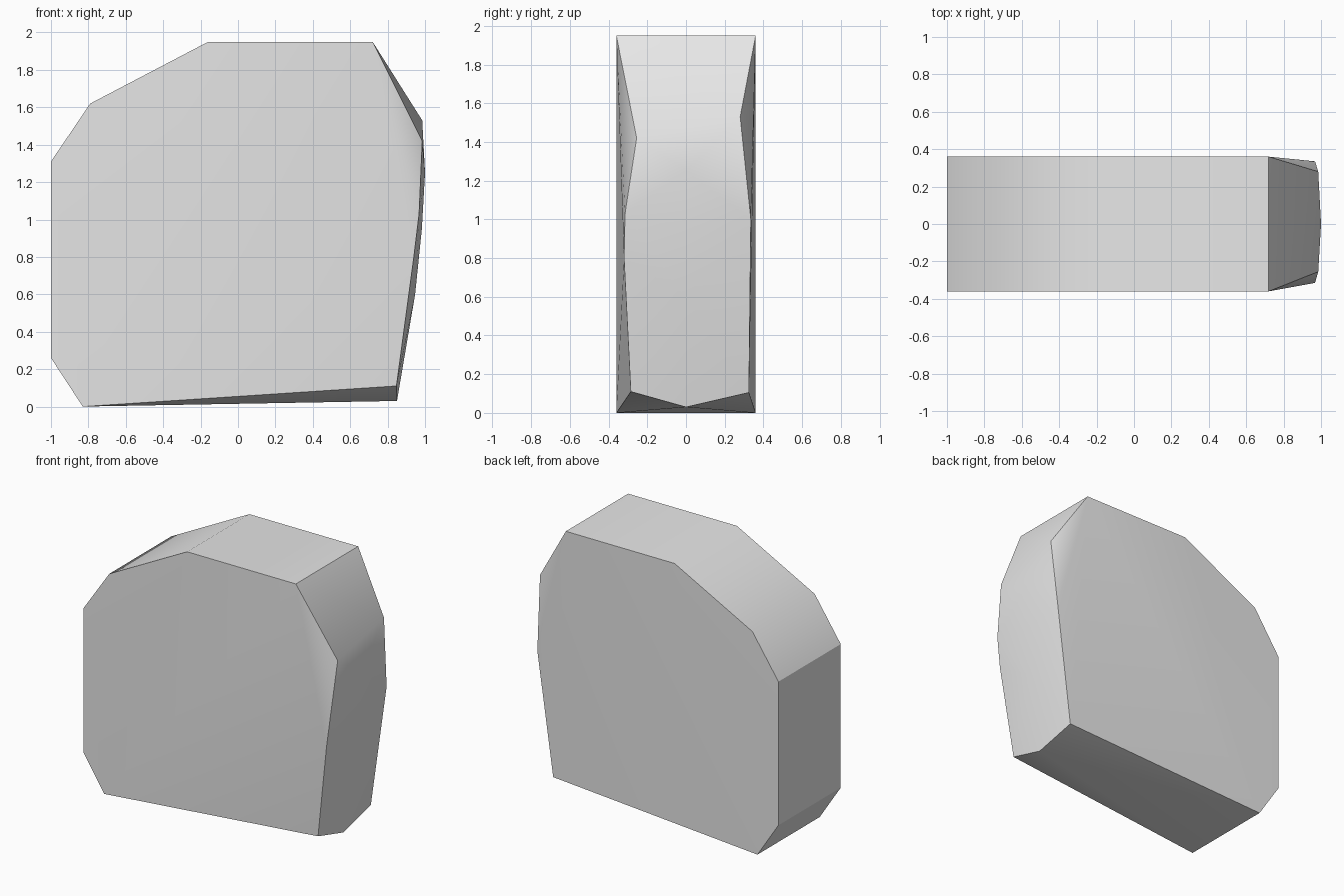
import bpy
import bmesh
import math

cube = bpy.data.objects.get("Cube")
if cube:
    bpy.data.objects.remove(cube, do_unlink=True)

# One plain grey colour
grey = bpy.data.materials.new("plain_grey")
grey.use_nodes = True
colour = (0.8, 0.8, 0.8, 1.0)
grey.diffuse_color = colour
grey.node_tree.nodes["Principled BSDF"].inputs["Base Color"].default_value = colour

# Full-width outline of the slab, as (x, z)
half_width = 0.36
outline = [(-0.83, 0), (-1, 0.26), (-1, 1.31), (-0.79, 1.62), (-0.16, 1.95), (0.72, 1.95)]
corners = [(x, side * half_width, z) for x, z in outline for side in (-1, 1)]

# Worn, narrowing +x end: front edge, crown and back edge
front_edge = [(0.847, -0.285, 0.11), (0.94, -0.32, 0.8), (0.968, -0.315, 1.03), (0.985, -0.255, 1.42)]
crown = [(0.85, 0, 0.03), (0.947, 0, 0.6), (0.983, 0, 0.95), (1.0, 0, 1.25)]
back_edge = [(0.847, 0.325, 0.105), (0.968, 0.335, 1.0), (0.985, 0.28, 1.53)]

# Wrap the corners into one chipped block
bm = bmesh.new()
for point in corners + front_edge + crown + back_edge:
    bm.verts.new(point)
bmesh.ops.convex_hull(bm, input=list(bm.verts))
bmesh.ops.delete(bm, geom=[v for v in bm.verts if not v.link_faces], context='VERTS')
bmesh.ops.dissolve_limit(bm, angle_limit=math.radians(0.5), verts=list(bm.verts), edges=list(bm.edges))
bmesh.ops.recalc_face_normals(bm, faces=list(bm.faces))
mesh = bpy.data.meshes.new("chipped_block")
bm.to_mesh(mesh)
bm.free()

block = bpy.data.objects.new("chipped_block", mesh)
bpy.context.collection.objects.link(block)
mesh.materials.append(grey)

# Soft blends on shallow edges, sharp creases elsewhere
for obj in bpy.context.selected_objects:
    obj.select_set(False)
block.select_set(True)
bpy.context.view_layer.objects.active = block
bpy.ops.object.shade_smooth_by_angle(angle=math.radians(30))
